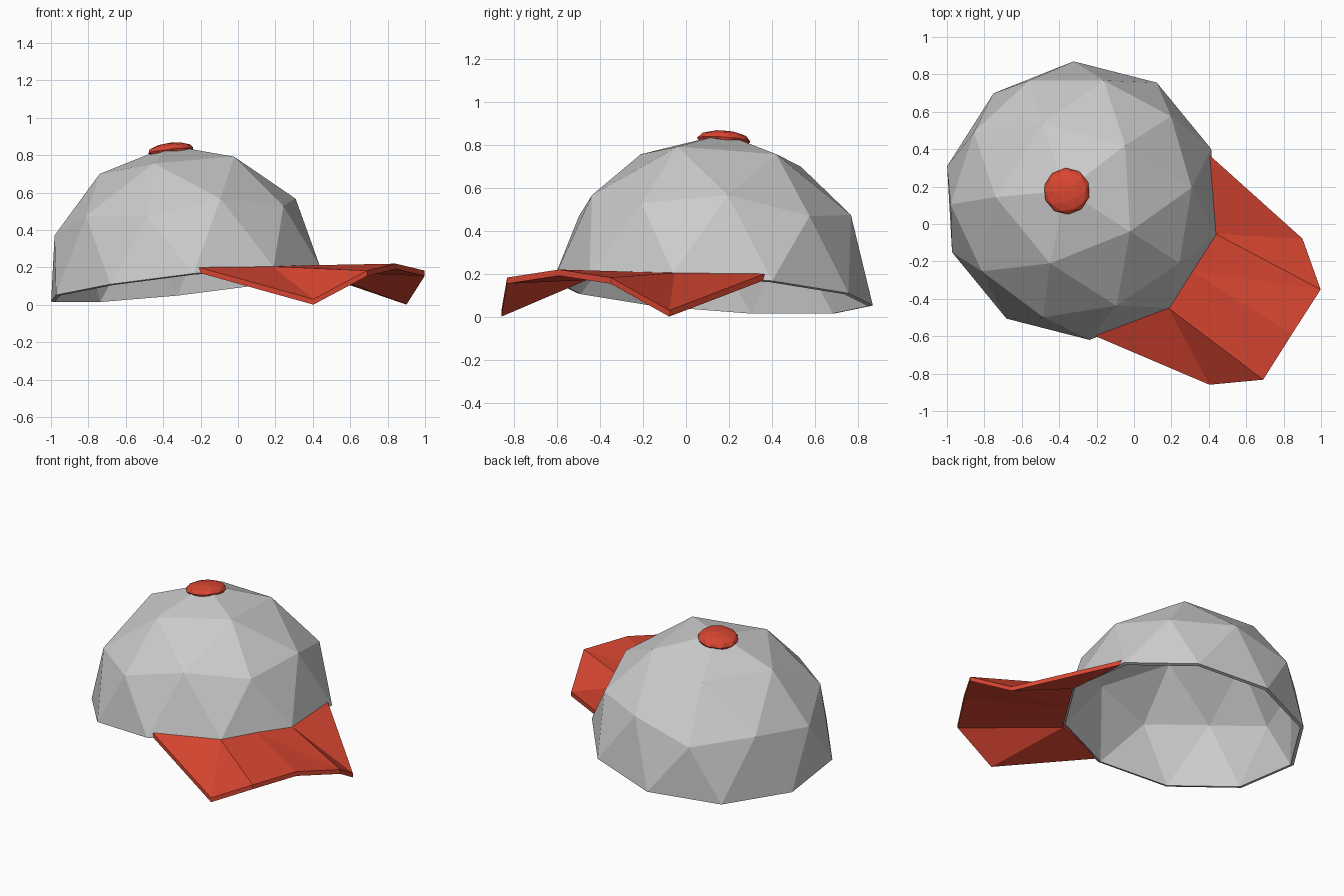
import bpy, bmesh
from math import radians
from mathutils import Matrix, Vector

if "Cube" in bpy.data.objects:
    bpy.data.objects.remove(bpy.data.objects["Cube"])

CENTRE = Matrix.Translation((-0.28, 0.125, 0.11))
TURN = CENTRE @ Matrix.Rotation(radians(-32.5), 4, 'Z')      # brim points along local +x
TILT = TURN @ Matrix.Rotation(radians(-7.5), 4, 'Y')         # front raised, crown leaning back
R = 0.748

red = bpy.data.materials.new("red")
red.diffuse_color = (0.68, 0.06, 0.03, 1)
red.use_nodes = True
red.node_tree.nodes["Principled BSDF"].inputs["Base Color"].default_value = red.diffuse_color


def finish(bm, name, matrix, material=None):
    bmesh.ops.recalc_face_normals(bm, faces=bm.faces)
    mesh = bpy.data.meshes.new(name)
    bm.to_mesh(mesh)
    bm.free()
    mesh.transform(matrix)
    obj = bpy.data.objects.new(name, mesh)
    bpy.context.collection.objects.link(obj)
    if material:
        mesh.materials.append(material)
    return obj


# Crown: upper half of a faceted sphere with a thin shell
bm = bmesh.new()
bmesh.ops.create_icosphere(bm, subdivisions=2, radius=R)
bmesh.ops.delete(bm, geom=[v for v in bm.verts if v.co.z < -0.01], context='VERTS')
crown = finish(bm, "crown", TILT)
# open shell: make sure normals face outwards before thickening
p = crown.data.polygons[0]
if p.normal.dot(p.center - CENTRE.translation) < 0:
    crown.data.flip_normals()
shell = crown.modifiers.new("shell", 'SOLIDIFY')
shell.thickness = 0.022
shell.offset = -1

# Top button: flattened faceted sphere
bm = bmesh.new()
bmesh.ops.create_icosphere(bm, subdivisions=2, radius=1)
bmesh.ops.transform(bm, matrix=Matrix.Translation((0, 0, 0.72)) @ Matrix.Diagonal((0.125, 0.125, 0.043, 1)),
                    verts=bm.verts)
finish(bm, "top_button", TILT, red)

# Brim: folded sheet, half profile (inner edge, outer edge) mirrored, heights in world z
inner = [(0.70, 0, 0.21), (0.70, 0.235, 0.205), (0.43, 0.575, 0.205)]
outer = [(1.332, 0, 0.22), (1.333, 0.286, 0.183), (1.105, 0.463, 0.03)]


def mirrored(half):
    pts = [(x, -y, z) for x, y, z in half[:0:-1]] + half
    return [Vector((x, y, z - 0.11)) for x, y, z in pts]


bm = bmesh.new()
a = [bm.verts.new(p) for p in mirrored(inner)]
b = [bm.verts.new(p) for p in mirrored(outer)]
for i in range(4):
    if i < 2:
        tris = (a[i], b[i], a[i + 1]), (a[i + 1], b[i], b[i + 1])
    else:
        tris = (a[i], b[i], b[i + 1]), (a[i], b[i + 1], a[i + 1])
    for t in tris:
        bm.faces.new(t)
ext = bmesh.ops.extrude_face_region(bm, geom=bm.faces[:], use_keep_orig=True)
low = [g for g in ext["geom"] if isinstance(g, bmesh.types.BMVert)]
bmesh.ops.translate(bm, verts=low, vec=(0, 0, -0.029))
finish(bm, "brim", TURN, red)
